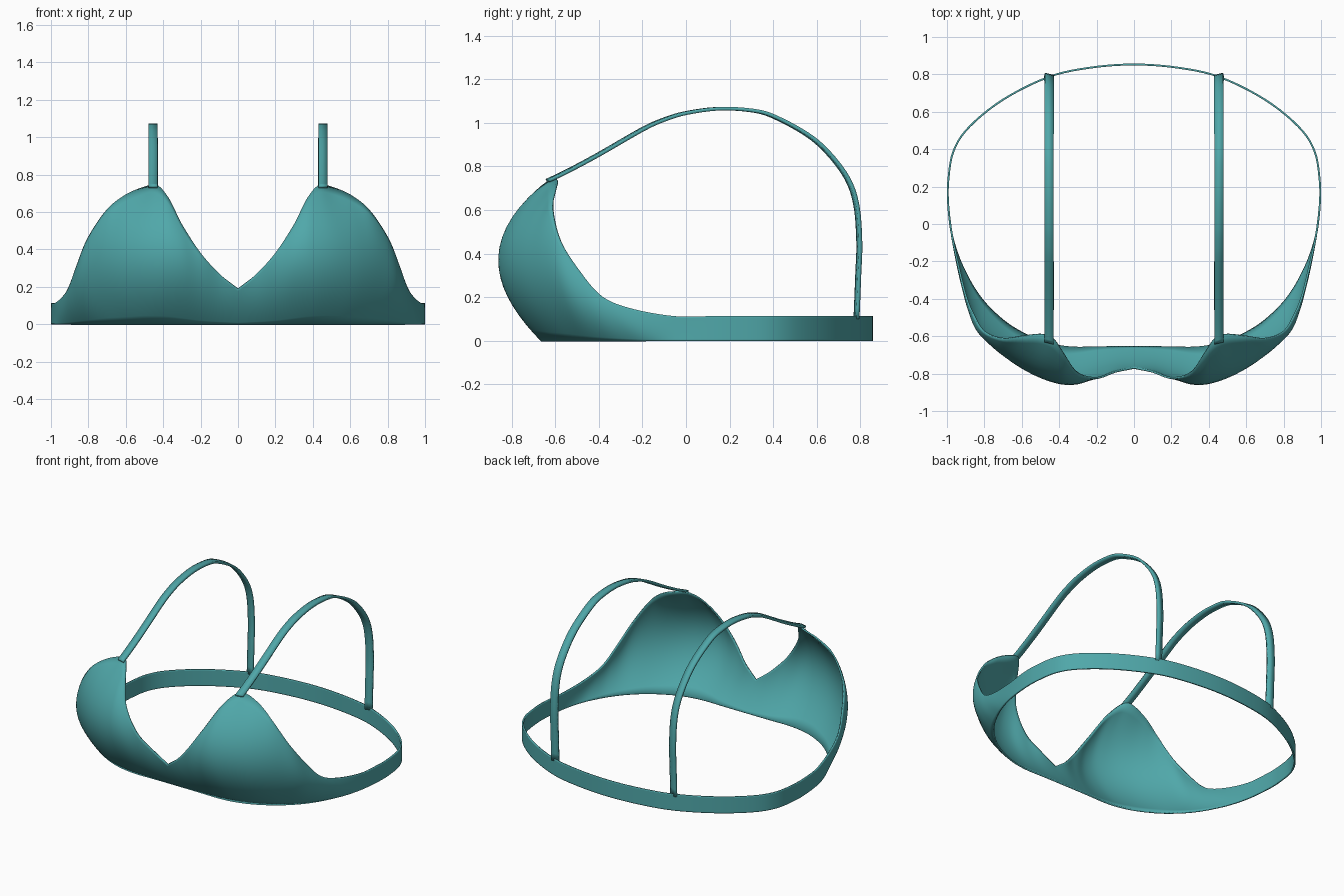
import bpy, bmesh
from mathutils import Vector as V

if "Cube" in bpy.data.objects:
    bpy.data.objects.remove(bpy.data.objects["Cube"])

mat = bpy.data.materials.new("teal_fabric")
mat.diffuse_color = (0.08, 0.39, 0.40, 1)
mat.use_nodes = True
mat.node_tree.nodes["Principled BSDF"].inputs["Base Color"].default_value = mat.diffuse_color


def spline(pts, steps, mirror_end=False):
    """Catmull-Rom curve through pts; mirror_end reflects the last tangent in x."""
    end = V((-pts[-2].x, *pts[-2][1:])) if mirror_end else 2 * pts[-1] - pts[-2]
    p = [2 * pts[0] - pts[1]] + pts + [end]
    out = []
    for i in range(1, len(p) - 2):
        a, b, c, d = p[i - 1:i + 3]
        for s in range(steps):
            t = s / steps
            out.append(0.5 * (2 * b + (c - a) * t + (2 * a - 5 * b + 4 * c - d) * t * t
                              + (3 * b - a - 3 * c + d) * t ** 3))
    return out + [pts[-1].copy()]


def sheet(name, rows, thickness):
    """Grid surface given thickness and mirrored across x."""
    bm = bmesh.new()
    g = [[bm.verts.new(p) for p in r] for r in rows]
    for r, q in zip(g, g[1:]):
        for j in range(len(r) - 1):
            bm.faces.new((r[j], q[j], q[j + 1], r[j + 1]))
    me = bpy.data.meshes.new(name)
    bm.to_mesh(me)
    bm.free()
    ob = bpy.data.objects.new(name, me)
    bpy.context.collection.objects.link(ob)
    me.materials.append(mat)
    m = ob.modifiers.new("mirror", 'MIRROR')
    m.merge_threshold = 0.0005
    s = ob.modifiers.new("thickness", 'SOLIDIFY')
    s.thickness = thickness
    s.offset = 0
    bpy.context.view_layer.objects.active = ob
    ob.select_set(True)
    bpy.ops.object.shade_smooth_by_angle(angle=0.7)
    ob.select_set(False)
    return ob


# Cup columns from centre front outwards: bottom (x,y), middle (x,y,z), top (x,y,z)
cols = [
    (0, -.657, 0, -.725, .095, 0, -.77, .19),
    (.1, -.657, .1, -.75, .135, .1, -.79, .27),
    (.2, -.658, .2, -.79, .19, .2, -.823, .38),
    (.3, -.66, .29, -.84, .28, .3, -.795, .53),
    (.37, -.655, .36, -.855, .35, .37, -.70, .67),
    (.43, -.645, .44, -.84, .38, .43, -.615, .74),
    (.5, -.625, .54, -.80, .38, .49, -.59, .735),
    (.58, -.59, .65, -.735, .345, .6, -.60, .69),
    (.68, -.53, .76, -.645, .3, .7, -.612, .61),
    (.78, -.44, .84, -.55, .22, .8, -.575, .46),
    (.85, -.35, .885, -.44, .15, .86, -.48, .31),
    (.9, -.26, .915, -.33, .1, .9, -.38, .2),
    (.94, -.17, .945, -.21, .07, .935, -.24, .145),
]
# Band plan from the side to centre back
band = [(.975, -.05), (.993, .1), (.993, .23), (.965, .39), (.88, .52),
        (.7, .665), (.46, .785), (.24, .835), (0, .853)]
bot = [V((c[0], c[1], 0)) for c in cols] + [V((x, y, 0)) for x, y in band]
mid = [V(c[2:5]) for c in cols] + [V((x, y, .057)) for x, y in band]
top = [V(c[5:8]) for c in cols] + [V((x, y, .113)) for x, y in band]
curves = [spline(c, 5, True) for c in (bot, mid, top)]

rows = []
N = 16
for b, m, t in zip(*curves):
    row = []
    for k in range(N + 1):
        s = k / N
        row.append(b * (2 * (s - .5) * (s - 1)) + m * (4 * s * (1 - s)) + t * (2 * s * (s - .5)))
    rows.append(row)
sheet("cups_and_band", rows, 0.01)

# Shoulder straps: side profile swept across the strap width
path = [(-.635, .735), (-.55, .775), (-.4, .855), (-.2, .97), (-.1, 1.015), (0, 1.045),
        (.15, 1.065), (.3, 1.057), (.4, 1.03), (.55, .95), (.65, .865), (.74, .745),
        (.782, .62), (.795, .45), (.79, .3), (.782, .1)]
line = spline([V((0, y, z)) for y, z in path], 4)
sheet("shoulder_straps",
      [[p + V((.43, -.006, 0)), p + V((.478, .006, 0))] for p in line], 0.016)
